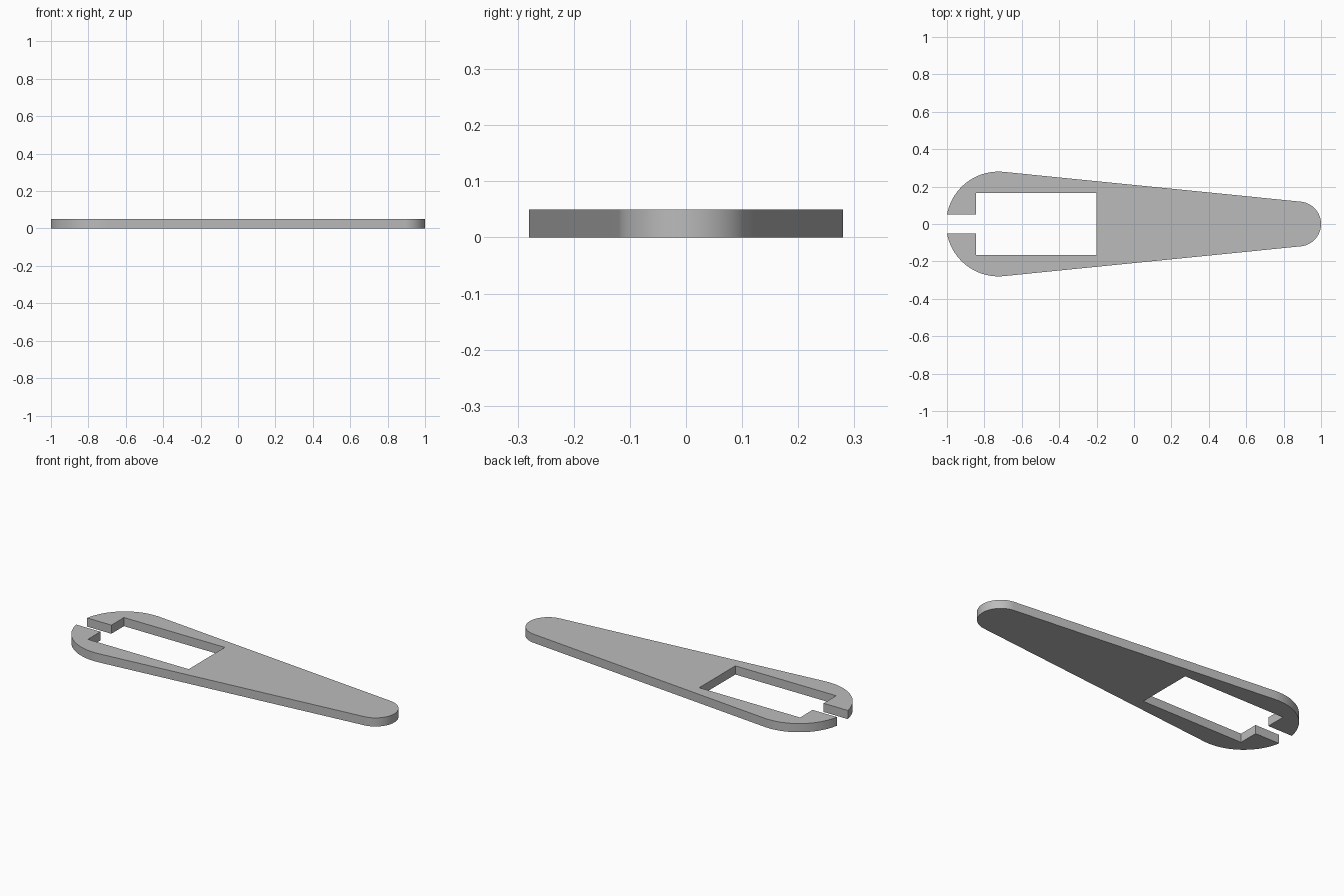
import bpy
import bmesh
from math import asin, cos, sin, pi, radians, sqrt

cube = bpy.data.objects.get("Cube")
if cube:
    bpy.data.objects.remove(cube, do_unlink=True)

THICK = 0.05
BIG_R, TIP_R = 0.28, 0.12
SLOT = 0.05                                   # half width of the end slot
BIG_X = -1 + sqrt(BIG_R ** 2 - SLOT ** 2)     # centre of the wide end
TIP_X = 1 - TIP_R                             # centre of the narrow end
WINDOW_Y, WINDOW_LEFT, WINDOW_RIGHT = 0.165, -0.845, -0.2


def arc(cx, r, start, end, steps):
    angles = [start + (end - start) * i / steps for i in range(steps + 1)]
    return [(cx + r * cos(a), r * sin(a)) for a in angles]


# Half outline: narrow tip, tangent flank, wide end, slot, window
tangent = pi / 2 - asin((BIG_R - TIP_R) / (TIP_X - BIG_X))
half = arc(TIP_X, TIP_R, 0, tangent, 24)
half += arc(BIG_X, BIG_R, tangent, pi - asin(SLOT / BIG_R), 32)
half += [(WINDOW_LEFT, SLOT), (WINDOW_LEFT, WINDOW_Y), (WINDOW_RIGHT, WINDOW_Y)]
outline = half + [(x, -y) for x, y in reversed(half[1:])]

# Extrude the outline into a flat plate
bm = bmesh.new()
base = bm.faces.new([bm.verts.new((x, y, 0)) for x, y in outline])
top = bmesh.ops.extrude_face_region(bm, geom=[base], use_keep_orig=True)["geom"]
for v in top:
    if isinstance(v, bmesh.types.BMVert):
        v.co.z = THICK
bmesh.ops.recalc_face_normals(bm, faces=bm.faces)
mesh = bpy.data.meshes.new("slotted_plate")
bm.to_mesh(mesh)
bm.free()
plate = bpy.data.objects.new("slotted_plate", mesh)
bpy.context.collection.objects.link(plate)

# Plain grey material
grey = bpy.data.materials.new("plain_grey")
grey.use_nodes = True
colour = (0.5, 0.5, 0.5, 1)
grey.diffuse_color = colour
grey.node_tree.nodes["Principled BSDF"].inputs["Base Color"].default_value = colour
mesh.materials.append(grey)

# Smooth rounded ends, crisp rims
bpy.ops.object.select_all(action="DESELECT")
plate.select_set(True)
bpy.context.view_layer.objects.active = plate
bpy.ops.object.shade_smooth_by_angle(angle=radians(30))
